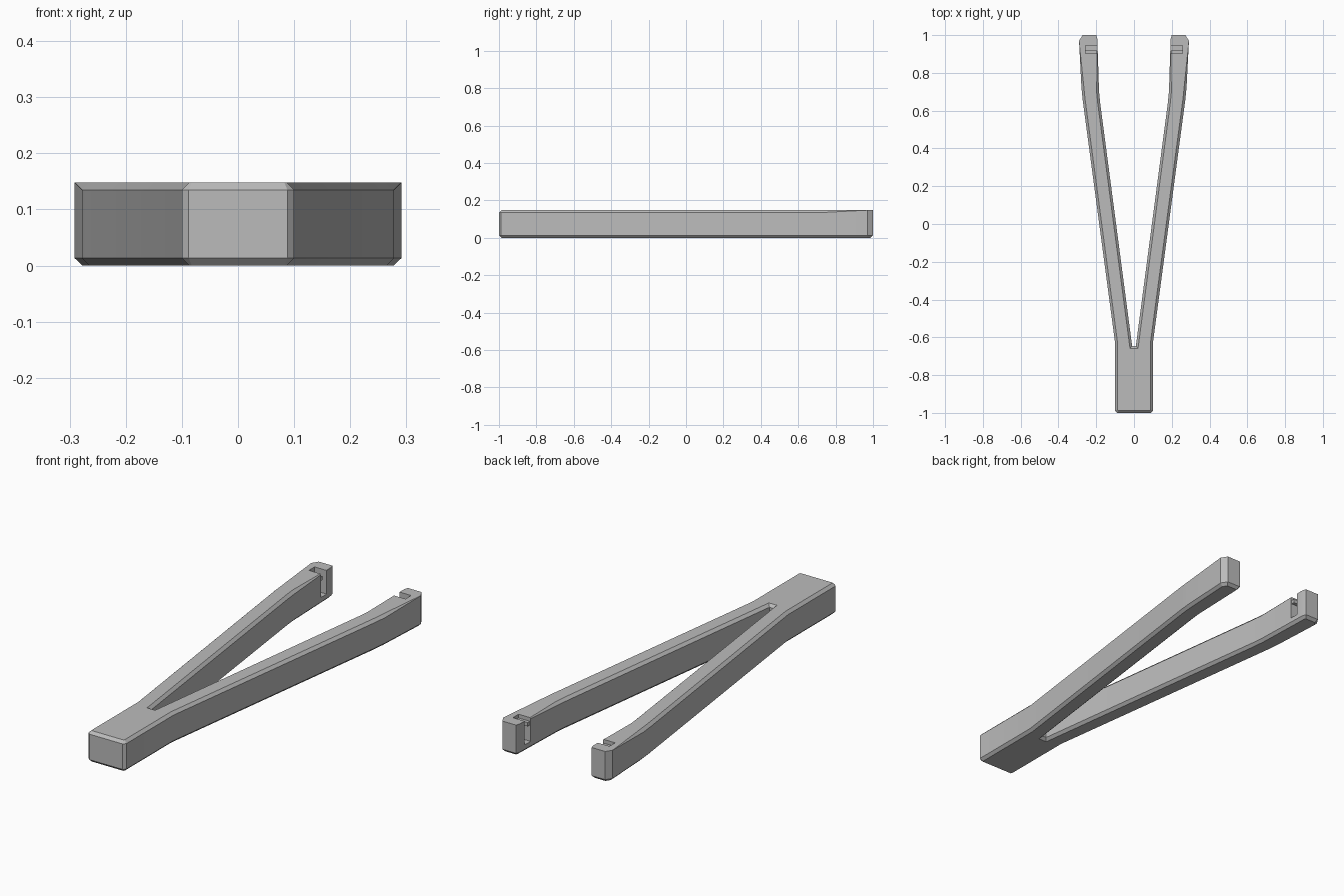
import bpy, bmesh
from mathutils import Vector

cube = bpy.data.objects.get("Cube")
if cube:
    bpy.data.objects.remove(cube, do_unlink=True)

HEIGHT, CHAMFER = 0.148, 0.013

grey = bpy.data.materials.new("plain grey")
grey.use_nodes = True
colour = (0.5, 0.5, 0.5, 1)
grey.diffuse_color = colour
grey.node_tree.nodes["Principled BSDF"].inputs["Base Color"].default_value = colour


def add_object(name, bm):
    mesh = bpy.data.meshes.new(name)
    bmesh.ops.recalc_face_normals(bm, faces=bm.faces)
    bm.to_mesh(mesh)
    bm.free()
    mesh.materials.append(grey)
    obj = bpy.data.objects.new(name, mesh)
    bpy.context.collection.objects.link(obj)
    return obj


def add_box(name, low, high):
    low, high = Vector(low), Vector(high)
    bm = bmesh.new()
    bmesh.ops.create_cube(bm, size=1)
    for v in bm.verts:
        v.co = (low + high) / 2 + v.co * (high - low)
    return add_object(name, bm)


# Forked outline: one half, then its mirror image
half = [(0.088, -1), (0.1, -0.988), (0.1, -0.63), (0.272, 0.66), (0.278, 0.72),
        (0.291, 0.97), (0.272, 1), (0.2, 1), (0.194, 0.98),
        (0.185, 0.7), (0.179, 0.64), (0.01, -0.645)]
outline = [Vector(p) for p in half + [(-x, y) for x, y in reversed(half)]]
count = len(outline)


def inset(i, width):
    """Move a corner inward so both its edges shift by the given width."""
    a, b, c = outline[i - 1], outline[i], outline[(i + 1) % count]
    d1, d2 = (b - a).normalized(), (c - b).normalized()
    n1, n2 = Vector((-d1.y, d1.x)), Vector((-d2.y, d2.x))
    return b + (n1 + n2) * width / (1 + n1.dot(n2))


def top_width(p):
    """The upper chamfer fades out towards the tips."""
    return CHAMFER * min(1, max(0.01, (0.97 - p.y) / 0.25))


# Body: four rings of the outline with chamfered lower and upper edges
bm = bmesh.new()
rings = [[], [], [], []]
for i, p in enumerate(outline):
    w = top_width(p)
    levels = [(inset(i, CHAMFER), 0), (p, CHAMFER),
              (p, HEIGHT - w), (inset(i, w), HEIGHT)]
    for ring, (q, z) in zip(rings, levels):
        ring.append(bm.verts.new((q.x, q.y, z)))
for lower, upper in zip(rings, rings[1:]):
    for i in range(count):
        j = (i + 1) % count
        bm.faces.new((lower[i], lower[j], upper[j], upper[i]))
bm.faces.new(rings[0][::-1])
bm.faces.new(rings[-1])
body = add_object("forked_body", bm)

# Slot near each tip, open to the top and the inner side, with a small bar
for side, label in ((1, "left"), (-1, "right")):
    def span(a, b):
        return sorted((side * a, side * b))

    x0, x1 = span(0.15, 0.256)
    cutter = add_box(label + "_slot_cutter", (x0, 0.902, 0.035), (x1, 0.945, 0.2))
    cutter.hide_render = True
    cutter.hide_set(True)
    cut = body.modifiers.new(label + " slot", "BOOLEAN")
    cut.operation = "DIFFERENCE"
    cut.solver = "EXACT"
    cut.object = cutter
    x0, x1 = span(0.196, 0.26)
    add_box(label + "_slot_bar", (x0, 0.9, 0.112), (x1, 0.918, 0.13))

# Bake the slots, then smooth only the gentle bends
bpy.context.view_layer.update()
cut_mesh = bpy.data.meshes.new_from_object(
    body.evaluated_get(bpy.context.evaluated_depsgraph_get()))
body.modifiers.clear()
body.data = cut_mesh
for label in ("left", "right"):
    bpy.data.objects.remove(bpy.data.objects[label + "_slot_cutter"], do_unlink=True)
for obj in bpy.context.selected_objects:
    obj.select_set(False)
body.select_set(True)
bpy.context.view_layer.objects.active = body
bpy.ops.object.shade_smooth_by_angle(angle=0.35)
